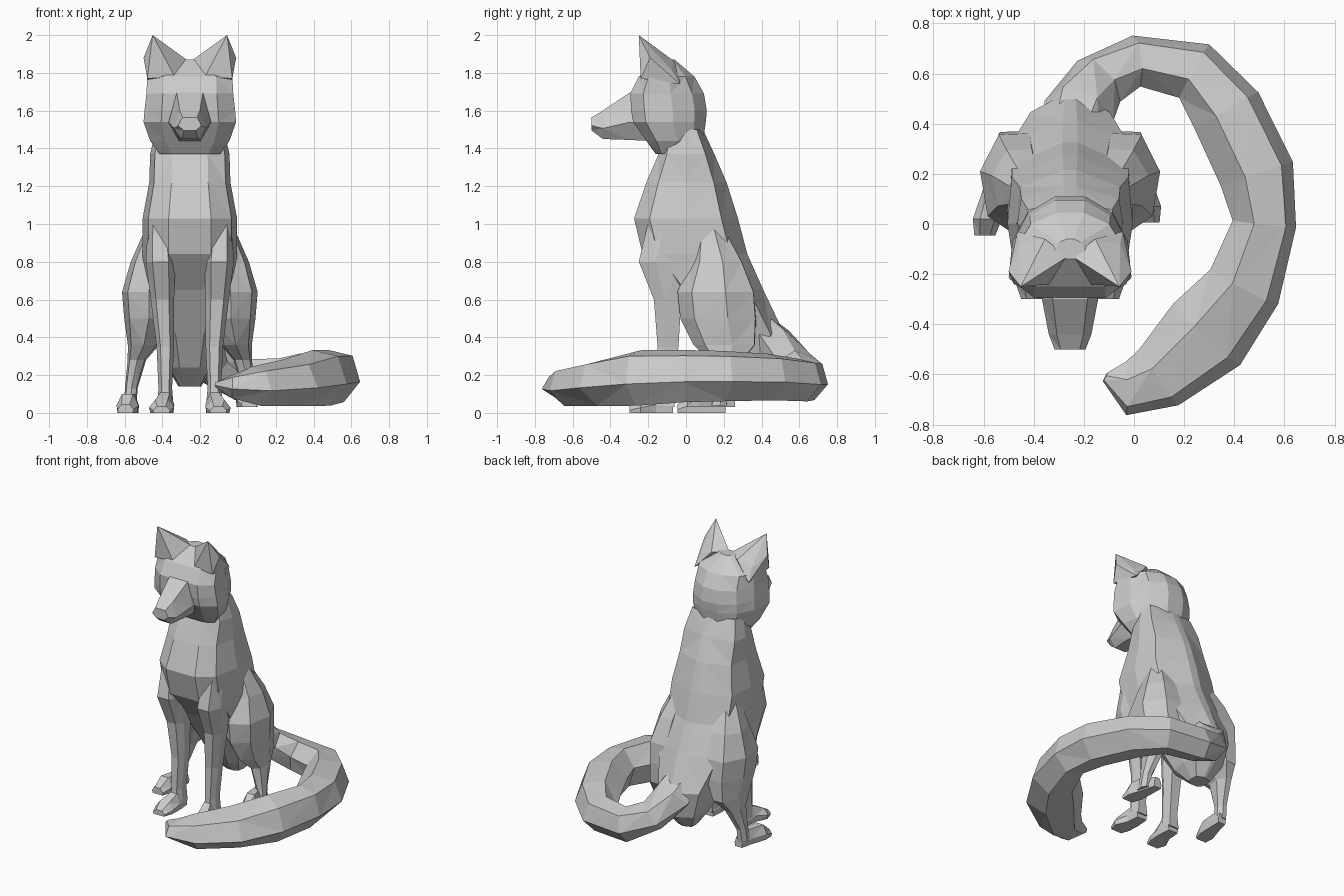
import bpy, bmesh
from mathutils import Vector
from math import cos, sin, tau, radians

MID = -0.255  # symmetry plane of the animal


def finish(name, bm):
    bmesh.ops.recalc_face_normals(bm, faces=bm.faces)
    bmesh.ops.triangulate(bm, faces=bm.faces, quad_method='SHORT_EDGE')
    mesh = bpy.data.meshes.new(name)
    bm.to_mesh(mesh)
    bm.free()
    ob = bpy.data.objects.new(name, mesh)
    bpy.context.collection.objects.link(ob)
    return ob


def loft(name, rings):
    """Skin a list of equal-length point rings and cap both ends."""
    bm = bmesh.new()
    vs = [[bm.verts.new(p) for p in r] for r in rings]
    n = len(vs[0])
    for a, b in zip(vs, vs[1:]):
        for i in range(n):
            j = (i + 1) % n
            bm.faces.new((a[i], a[j], b[j], b[i]))
    bm.faces.new(vs[0])
    bm.faces.new(vs[-1])
    return finish(name, bm)


def hull(name, pts):
    bm = bmesh.new()
    for p in pts:
        bm.verts.new(p)
    bmesh.ops.convex_hull(bm, input=bm.verts)
    return finish(name, bm)


def circle(n, start=0.0):
    return [(cos(start + tau * i / n), sin(start + tau * i / n)) for i in range(n)]


def both(half):
    """Mirror a half outline (front to back) into a closed one."""
    return half + [(-x, y) for x, y in reversed(half)]


def flat_rings(outline, rows, x=MID, s=1):
    """Horizontal rings; rows are (dx, z, y front, y back, half width)."""
    return [[(x + s * (dx + px * w), (y0 + y1) / 2 + py * (y1 - y0) / 2, z)
             for px, py in outline] for dx, z, y0, y1, w in rows]


# Torso, rising from the rump to the neck
torso = both([(0.45, -1), (0.88, -0.7), (1, 0.0), (0.93, 0.68), (0.12, 1)])
loft("torso", flat_rings(torso, [
    (0, 0.14, 0.28, 0.40, 0.06), (0, 0.24, 0.17, 0.49, 0.12),
    (0, 0.42, 0.06, 0.52, 0.17), (0, 0.65, -0.08, 0.41, 0.245),
    (0, 0.84, -0.23, 0.325, 0.25), (0, 1.03, -0.275, 0.275, 0.25),
    (0, 1.22, -0.21, 0.215, 0.215), (0, 1.37, -0.145, 0.15, 0.21),
    (0, 1.50, -0.12, 0.09, 0.18)]))

# Head, wide at the cheeks and narrow at the back
head = both([(0.62, -1), (1, -0.65), (0.94, 0.1), (0.7, 0.68), (0.25, 1)])
loft("head", flat_rings(head, [
    (0, 1.37, -0.16, 0.02, 0.16), (0, 1.44, -0.21, 0.09, 0.21),
    (0, 1.54, -0.28, 0.105, 0.245), (0, 1.60, -0.29, 0.11, 0.24),
    (0, 1.69, -0.295, 0.095, 0.23), (0, 1.78, -0.25, 0.045, 0.225),
    (0, 1.87, -0.14, -0.06, 0.06)]))

# Snout
snout = both([(0.5, -1), (1, -0.25), (0.62, 1)])
loft("snout", [[(MID + px * w, y, z + pz * h) for px, pz in snout]
               for y, z, w, h in [(-0.20, 1.57, 0.115, 0.13), (-0.30, 1.57, 0.112, 0.125),
                                  (-0.44, 1.525, 0.085, 0.075), (-0.50, 1.53, 0.062, 0.035)]])

for side, s in (("left", -1), ("right", 1)):
    # Ear
    hull(side + "_ear", [(MID + s * x, y, z) for x, y, z in [
        (0.197, -0.25, 2.0), (0.245, -0.19, 1.88), (0.225, -0.24, 1.77),
        (0.01, -0.13, 1.865), (0.08, -0.24, 1.78), (0.10, -0.06, 1.86),
        (0.20, -0.08, 1.82), (0.21, -0.03, 1.74)]])

    # Front leg with shoulder
    limb = both([(0.55, -1), (1, -0.25), (0.8, 1)])
    loft(side + "_front_leg", flat_rings(limb, [
        (0.13, 0.03, -0.17, -0.06, 0.045), (0.13, 0.13, -0.16, -0.065, 0.036),
        (0.13, 0.35, -0.15, -0.04, 0.046), (0.145, 0.60, -0.17, -0.025, 0.062),
        (0.155, 0.80, -0.25, -0.01, 0.078), (0.165, 1.05, -0.19, 0.04, 0.055)], s=s))

    # Haunch narrowing into the hind leg
    loft(side + "_hind_leg", flat_rings(circle(7, 0.2), [
        (0.315, 0.04, 0.12, 0.22, 0.035), (0.31, 0.13, 0.14, 0.23, 0.034),
        (0.28, 0.28, 0.12, 0.31, 0.05), (0.245, 0.36, 0.04, 0.38, 0.085),
        (0.22, 0.50, -0.03, 0.39, 0.13), (0.22, 0.64, -0.045, 0.38, 0.142),
        (0.20, 0.80, 0.02, 0.31, 0.115), (0.16, 0.99, 0.06, 0.20, 0.07)], s=s))

    # Paws: heel to toe rows of (dx, y, height, half width); the right hind paw is lifted
    for part, shift, lift, rows in (
            ("front_paw", 0, 0, [(0.13, -0.07, 0.09, 0.04), (0.13, -0.16, 0.11, 0.048),
                                 (0.15, -0.24, 0.07, 0.066), (0.15, -0.30, 0.035, 0.045)]),
            ("hind_paw", 0.05 * (s > 0), 0.03 * (s > 0),
             [(0.30, 0.21, 0.07, 0.03), (0.31, 0.13, 0.10, 0.04),
              (0.33, 0.02, 0.10, 0.058), (0.34, -0.045, 0.045, 0.042)])):
        shape = both([(0.9, 0), (1, 0.4), (0.5, 1)])
        loft(side + "_" + part, [[(MID + s * (dx - shift / 2 + px * w), y + shift, lift + pz * h)
                                  for px, pz in shape] for dx, y, h, w in rows])

# Tail: path rows of (x, y, z, half width, half height)
tail = [(-0.25, 0.32, 0.52, 0.12, 0.08), (-0.22, 0.45, 0.37, 0.145, 0.12),
        (-0.14, 0.57, 0.25, 0.12, 0.10), (0.01, 0.65, 0.175, 0.105, 0.115),
        (0.24, 0.61, 0.175, 0.125, 0.12), (0.37, 0.45, 0.19, 0.15, 0.13),
        (0.49, 0.20, 0.195, 0.155, 0.14), (0.52, 0.00, 0.195, 0.13, 0.145),
        (0.44, -0.25, 0.185, 0.155, 0.155), (0.29, -0.44, 0.16, 0.185, 0.13),
        (0.10, -0.61, 0.14, 0.14, 0.11), (-0.03, -0.655, 0.14, 0.11, 0.065),
        (-0.115, -0.61, 0.15, 0.02, 0.015)]
rings = []
for i, (x, y, z, w, h) in enumerate(tail):
    a, b = tail[max(i - 1, 0)], tail[min(i + 1, len(tail) - 1)]
    along = Vector((b[0] - a[0], b[1] - a[1], b[2] - a[2])).normalized()
    across = along.cross(Vector((0, 0, 1))).normalized()
    up = across.cross(along)
    rings.append([Vector((x, y, z)) + across * w * c + up * h * d
                  for c, d in circle(6, radians(12))])
loft("tail", rings)
